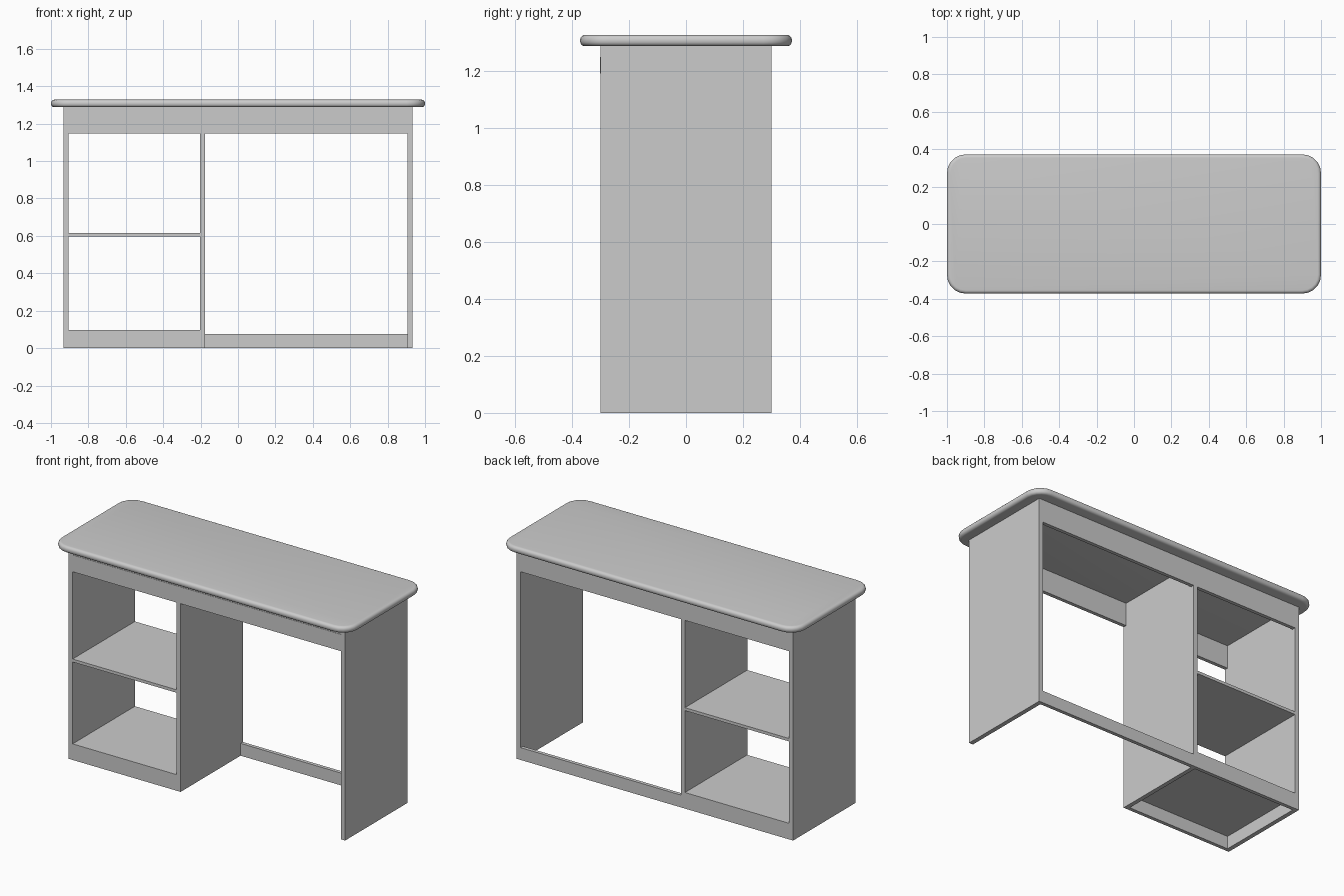
import bpy, bmesh

if "Cube" in bpy.data.objects:
    bpy.data.objects.remove(bpy.data.objects["Cube"])

def box(name, x, y, z):
    """Axis-aligned board given its (min, max) on each axis."""
    bm = bmesh.new()
    bmesh.ops.create_cube(bm, size=1)
    for v in bm.verts:
        v.co = [(lo + hi) / 2 + c * (hi - lo) for c, (lo, hi) in zip(v.co, (x, y, z))]
    me = bpy.data.meshes.new(name)
    bm.to_mesh(me)
    bm.free()
    ob = bpy.data.objects.new(name, me)
    bpy.context.collection.objects.link(ob)
    return ob

D = 0.30            # half depth of the carcass
T = 0.022           # rail thickness
TOP_Z = 1.288       # underside of the desktop
RAIL_Z = 1.147      # lower edge of the aprons
OUT, INN = 0.932, 0.905
DIV_L, DIV_R = -0.203, -0.177
FULL, FRONT, BACK = (-D, D), (-D, -D + T), (D - T, D)

# Upright panels
box("left_side_panel", (-OUT, -INN), FULL, (0, TOP_Z))
box("right_side_panel", (INN, OUT), FULL, (0, TOP_Z))
box("divider_panel", (DIV_L, DIV_R), (-D + T, D), (RAIL_Z, TOP_Z))
box("divider_panel_lower", (DIV_L, DIV_R), FULL, (0, RAIL_Z))

# Front apron with a slightly proud horizontal band
box("front_apron", (-INN, INN), FRONT, (RAIL_Z, TOP_Z))
box("front_apron_band", (-INN, INN), (-D - 0.002, -D + 0.005), (1.193, 1.25))

# Back aprons and the low rail behind the knee space
bays = {"left": (-INN, DIV_L), "right": (DIV_R, INN)}
for side, x in bays.items():
    box(side + "_back_apron", x, BACK, (RAIL_Z, TOP_Z))
box("knee_space_back_rail", bays["right"], BACK, (0, 0.075))

# Shelves and plinth of the left bay
box("middle_shelf", bays["left"], FULL, (0.597, 0.615))
box("bottom_shelf", bays["left"], FULL, (0.078, 0.098))
box("front_plinth", bays["left"], FRONT, (0, 0.078))
box("back_plinth", bays["left"], BACK, (0, 0.078))

# Desktop with rounded corners and a bullnose edge
top = box("desktop", (-1, 1), (-0.372, 0.372), (TOP_Z, 1.328))
bm = bmesh.new()
bm.from_mesh(top.data)
corners = [e for e in bm.edges if abs(e.verts[0].co.z - e.verts[1].co.z) > 0.01]
bmesh.ops.bevel(bm, geom=corners, offset=0.1, segments=5, profile=0.5, affect='EDGES')
rims = [e for e in bm.edges if abs(e.verts[0].co.z - e.verts[1].co.z) < 0.001]
bmesh.ops.bevel(bm, geom=rims, offset=0.018, segments=5, profile=0.5, affect='EDGES')
bm.to_mesh(top.data)
bm.free()
bpy.context.view_layer.objects.active = top
top.select_set(True)
bpy.ops.object.shade_smooth_by_angle()
